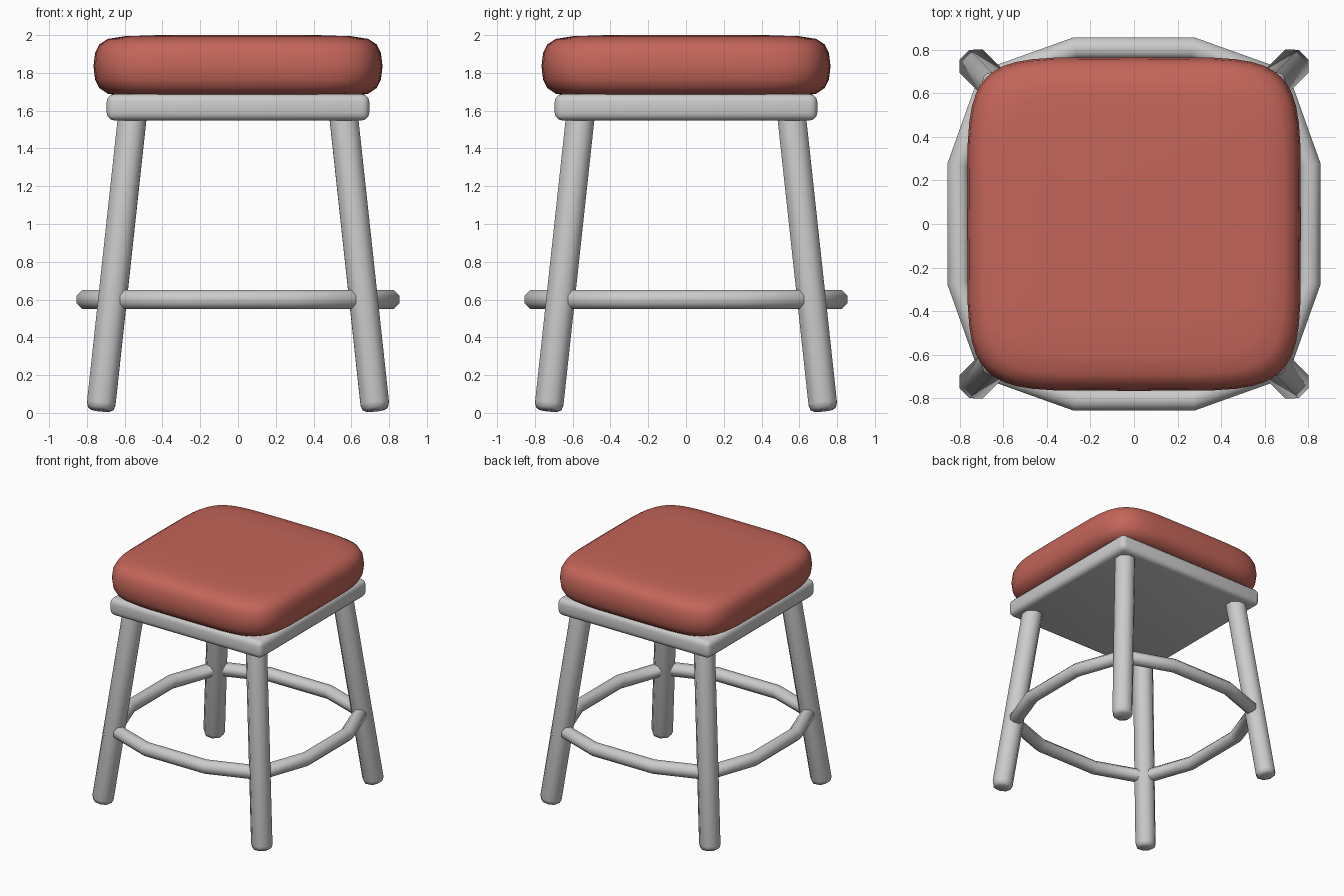
import bpy, bmesh
from math import pi, cos, sin
from mathutils import Vector

if "Cube" in bpy.data.objects:
    bpy.data.objects.remove(bpy.data.objects["Cube"])


def finish(name, bm, angle=50, color=None):
    bmesh.ops.recalc_face_normals(bm, faces=bm.faces[:])
    me = bpy.data.meshes.new(name)
    bm.to_mesh(me)
    bm.free()
    ob = bpy.data.objects.new(name, me)
    bpy.context.collection.objects.link(ob)
    if color:
        mat = bpy.data.materials.new(name + "_colour")
        mat.diffuse_color = color
        mat.use_nodes = True
        mat.node_tree.nodes["Principled BSDF"].inputs["Base Color"].default_value = mat.diffuse_color
        me.materials.append(mat)
    bpy.ops.object.select_all(action='DESELECT')
    ob.select_set(True)
    bpy.context.view_layer.objects.active = ob
    bpy.ops.object.shade_smooth_by_angle(angle=angle * pi / 180)
    return ob


def bridge(bm, a, b):
    n = len(a)
    for i in range(n):
        bm.faces.new((a[i], a[(i + 1) % n], b[(i + 1) % n], b[i]))


# Cushion: stacked superellipse outlines following a pillow profile
def spow(v, p):
    return abs(v) ** p * (1 if v >= 0 else -1)


half_profile = [(0.42, 0.165), (0.60, 0.159), (0.69, 0.145), (0.735, 0.115),
                (0.757, 0.07), (0.765, 0.0)]
profile = [(r, -h) for r, h in half_profile] + half_profile[-2::-1]
bm = bmesh.new()
N = 48
rings = []
for r, h in profile:
    rings.append([bm.verts.new((r * spow(cos(2 * pi * i / N), 2 / 5.5),
                                r * spow(sin(2 * pi * i / N), 2 / 5.5),
                                1.835 + h)) for i in range(N)])
for a, b in zip(rings, rings[1:]):
    bridge(bm, a, b)
bm.faces.new(rings[0])
bm.faces.new(rings[-1])
finish("seat_cushion", bm, 60, (0.55, 0.13, 0.10, 1))

# Seat frame: flat board with rounded edges
bm = bmesh.new()
bmesh.ops.create_cube(bm, size=1)
bmesh.ops.scale(bm, vec=(1.39, 1.39, 0.14), verts=bm.verts)
bmesh.ops.translate(bm, vec=(0, 0, 1.618), verts=bm.verts)
bmesh.ops.bevel(bm, geom=bm.edges[:], offset=0.04, segments=3, profile=0.5,
                affect='EDGES')
finish("seat_frame", bm)

# Splayed octagonal legs with rounded feet
for fy, ny in ((-1, "front"), (1, "back")):
    for fx, nx in ((-1, "left"), (1, "right")):
        foot = Vector((fx * 0.728, fy * 0.728, 0.012))
        top = Vector((fx * 0.555, fy * 0.555, 1.61))
        d = (top - foot).normalized()
        u = Vector((1, 0, 0))
        u = (u - d * u.dot(d)).normalized()
        v = d.cross(u)
        bm = bmesh.new()
        loops = []
        for r, t in ((0.052, 0), (0.073, 0.012), (0.082, 0.04),
                     (0.082, (top - foot).length)):
            loops.append([bm.verts.new(foot + d * t + r * (
                u * cos((k + .5) * pi / 4) + v * sin((k + .5) * pi / 4)))
                for k in range(8)])
        for a, b in zip(loops, loops[1:]):
            bridge(bm, a, b)
        bm.faces.new(loops[0])
        bm.faces.new(loops[-1])
        finish(f"{ny}_{nx}_leg", bm, 60)

# Foot ring: octagonal tube through all legs, three segments per side
quarter = [Vector((0.664, -0.664, 0.6)), Vector((0.805, -0.27, 0.6)),
           Vector((0.805, 0.27, 0.6))]
path = []
for q in range(4):
    for p in quarter:
        c, s = round(cos(q * pi / 2)), round(sin(q * pi / 2))
        path.append(Vector((c * p.x - s * p.y, s * p.x + c * p.y, p.z)))
bm = bmesh.new()
loops = []
for i, p in enumerate(path):
    d0 = (p - path[i - 1]).normalized()
    d1 = (path[(i + 1) % len(path)] - p).normalized()
    n = (d0 + d1).normalized().cross(Vector((0, 0, 1)))
    n /= max(0.5, ((1 + d0.dot(d1)) / 2) ** 0.5)
    loops.append([bm.verts.new(p + 0.054 * (
        n * cos((k + .5) * pi / 4) + Vector((0, 0, sin((k + .5) * pi / 4)))))
        for k in range(8)])
for i in range(len(loops)):
    bridge(bm, loops[i - 1], loops[i])
finish("foot_ring", bm, 60)
